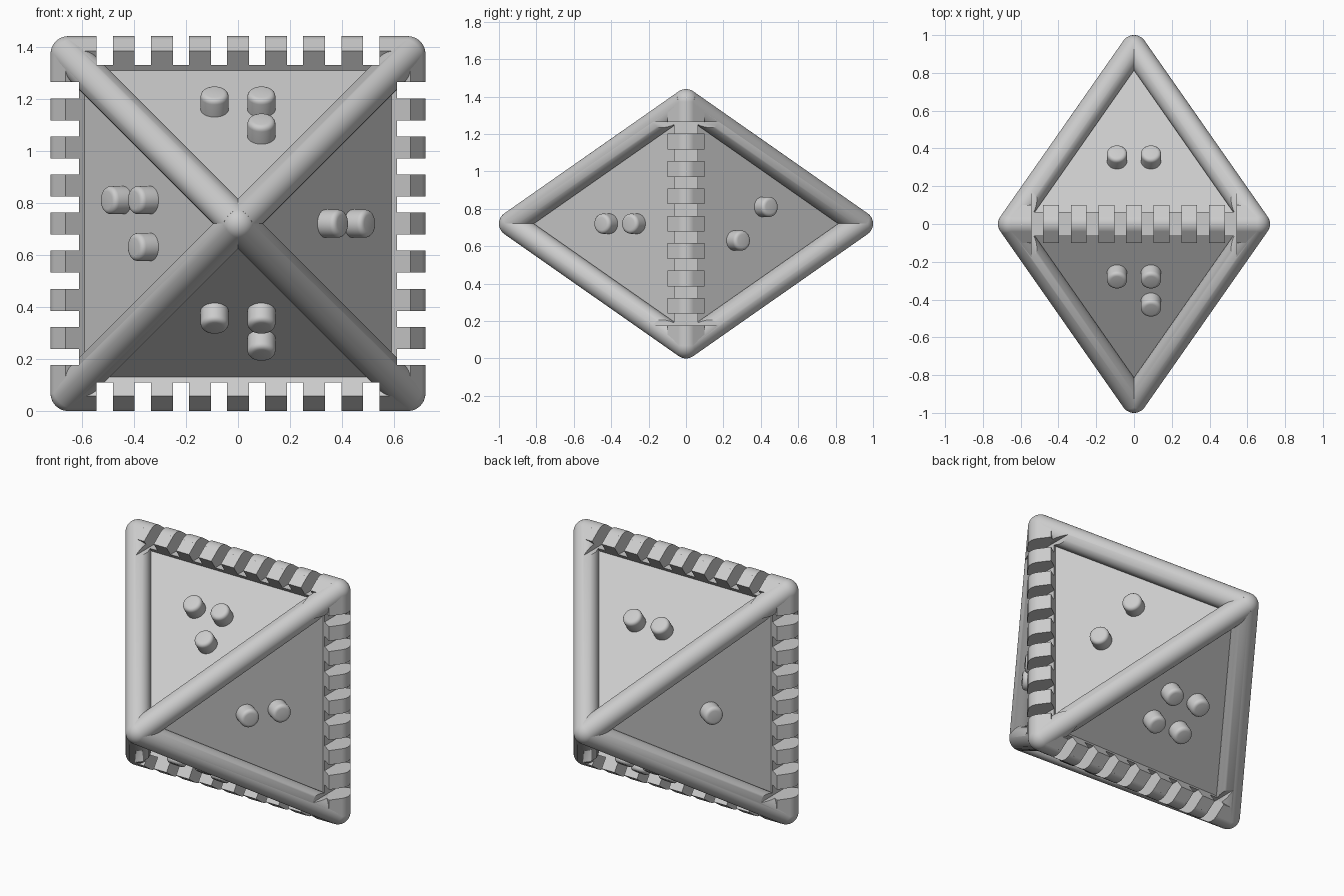
import bpy, bmesh
from mathutils import Vector, Matrix

default = bpy.data.objects.get("Cube")
if default:
    bpy.data.objects.remove(default, do_unlink=True)

MID = Vector((0, 0, 0.72))     # centre of the octahedron
H, TIP, R = 0.652, 0.932, 0.068  # equator half side, tip distance, tube radius
SLOPE = Vector((TIP, H)).normalized()   # face normal: (hinge direction, y)
PANEL = 0.51                   # distance of the panels from the centre
PIP_MID, PIP_STEP = 0.388, 0.052

grey = bpy.data.materials.new("light_grey")
grey.use_nodes = True
grey.diffuse_color = (0.6, 0.6, 0.6, 1)
grey.node_tree.nodes["Principled BSDF"].inputs["Base Color"].default_value = grey.diffuse_color


def make(name, bm):
    bmesh.ops.recalc_face_normals(bm, faces=bm.faces)
    mesh = bpy.data.meshes.new(name)
    bm.to_mesh(mesh)
    bm.free()
    mesh.materials.append(grey)
    ob = bpy.data.objects.new(name, mesh)
    ob.location = MID
    bpy.context.collection.objects.link(ob)
    return ob


def activate(ob):
    bpy.ops.object.select_all(action='DESELECT')
    ob.select_set(True)
    bpy.context.view_layer.objects.active = ob


def along(p, direction):
    return Matrix.Translation(p) @ direction.to_track_quat('Z', 'Y').to_matrix().to_4x4()


def tube(name, p, q):
    bm = bmesh.new()
    bmesh.ops.create_cone(bm, cap_ends=True, segments=40, radius1=R, radius2=R,
                          depth=(q - p).length, matrix=along((p + q) / 2, q - p))
    return make(name, bm)


def hull(name, points):
    bm = bmesh.new()
    for p in points:
        bm.verts.new(p)
    bmesh.ops.convex_hull(bm, input=bm.verts)
    bmesh.ops.dissolve_limit(bm, angle_limit=0.01, verts=bm.verts, edges=bm.edges)
    return make(name, bm)


corners = [Vector((x, 0, z)) for x, z in ((H, H), (-H, H), (-H, -H), (H, -H))]
tips = [Vector((0, -TIP, 0)), Vector((0, TIP, 0))]
sides = {"top": Vector((0, 0, 1)), "bottom": Vector((0, 0, -1)),
         "left": Vector((1, 0, 0)), "right": Vector((-1, 0, 0))}
Y = Vector((0, 1, 0))
solids = []

# Inner body carrying the eight recessed panels
shrink = PANEL / SLOPE.x / H
solids.append(hull("panel_core", [p * shrink for p in corners + tips]))

# Round frame tubes and hinge ridges
for i, c in enumerate(corners):
    solids.append(tube(f"hinge_ridge_{i}", c, corners[(i + 1) % 4]))
    for j, t in enumerate(tips):
        solids.append(tube(f"frame_tube_{i}_{j}", c, t))

# Flat flanks of each hinge: half profile in (y, outward), mitred at the ends
edge_y, edge_out = 0.1, 0.663
flank = [(edge_y, edge_out), (R * SLOPE.y, H + R * SLOPE.x),
         (edge_y - 0.1 * SLOPE.y, edge_out - 0.1 * SLOPE.x)]
for name, d in sides.items():
    u = d.cross(Y)
    pts = [d * out + Y * y * s + u * e * (out - 0.054)
           for y, out in flank for s in (-1, 1) for e in (-1, 1)]
    solids.append(hull(f"hinge_{name}", pts))

# Cutter for the eight notches in every hinge
bm = bmesh.new()
for d in sides.values():
    u = d.cross(Y)
    for k in range(8):
        at = u * (k - 3.5) * 0.1463 + d * 0.71
        size = [abs(u[a]) * 0.062 + abs(d[a]) * 0.2 + Y[a] * 0.8 for a in range(3)]
        bmesh.ops.create_cube(bm, size=1, matrix=Matrix.Translation(at) @ Matrix.Diagonal((*size, 1)))
cutter = make("notch_cutter", bm)
cutter.hide_render = True
for ob in solids:
    mod = ob.modifiers.new("notches", 'BOOLEAN')
    mod.operation, mod.solver, mod.object = 'DIFFERENCE', 'EXACT', cutter
    activate(ob)
    bpy.ops.object.modifier_apply(modifier=mod.name)
bpy.data.objects.remove(cutter, do_unlink=True)

# Round corner knobs
for i, p in enumerate(corners + tips):
    bm = bmesh.new()
    bmesh.ops.create_uvsphere(bm, u_segments=40, v_segments=24, radius=R, matrix=Matrix.Translation(p))
    solids.append(make(f"corner_knob_{i}", bm))


# Pegs: (sideways, towards hinge) steps on each face
def peg(name, d, s, side, near):
    out = PIP_MID + near * PIP_STEP
    u = Vector((abs(d.z), 0, abs(d.x)))
    normal = d * SLOPE.x + Y * s * SLOPE.y
    base = d * out + Y * s * (PANEL - SLOPE.x * out) / SLOPE.y + u * side * 0.09
    bm = bmesh.new()
    bmesh.ops.create_cone(bm, cap_ends=True, segments=32, radius1=0.054, radius2=0.054,
                          depth=0.1, matrix=along(base + normal * 0.028, normal))
    rim = [e for e in bm.edges if all((v.co - base).dot(normal) > 0.05 for v in e.verts)]
    bmesh.ops.bevel(bm, geom=rim, offset=0.02, segments=4, profile=0.5, affect='EDGES')
    solids.append(make(name, bm))


pegs = {("top", -1): [(-1, 1), (1, 1), (1, -1)],
        ("bottom", -1): [(-1, -1), (1, -1), (1, 1)],
        ("right", -1): [(1, 1), (1, -1), (-1, -1)],
        ("left", -1): [(0, 1), (0, -1)],
        ("top", 1): [(-1, 0), (1, 0)],
        ("bottom", 1): [(-1, -1), (1, -1), (-1, 1), (1, 1)],
        ("right", 1): [(0, 0)],
        ("left", 1): [(1, -1), (-1, 1)]}
for (name, s), spots in pegs.items():
    for i, (side, near) in enumerate(spots):
        peg(f"peg_{name}_{'front' if s < 0 else 'back'}_{i}", sides[name], s, side, near)

for ob in solids:
    activate(ob)
    bpy.ops.object.shade_smooth_by_angle(angle=0.6)
